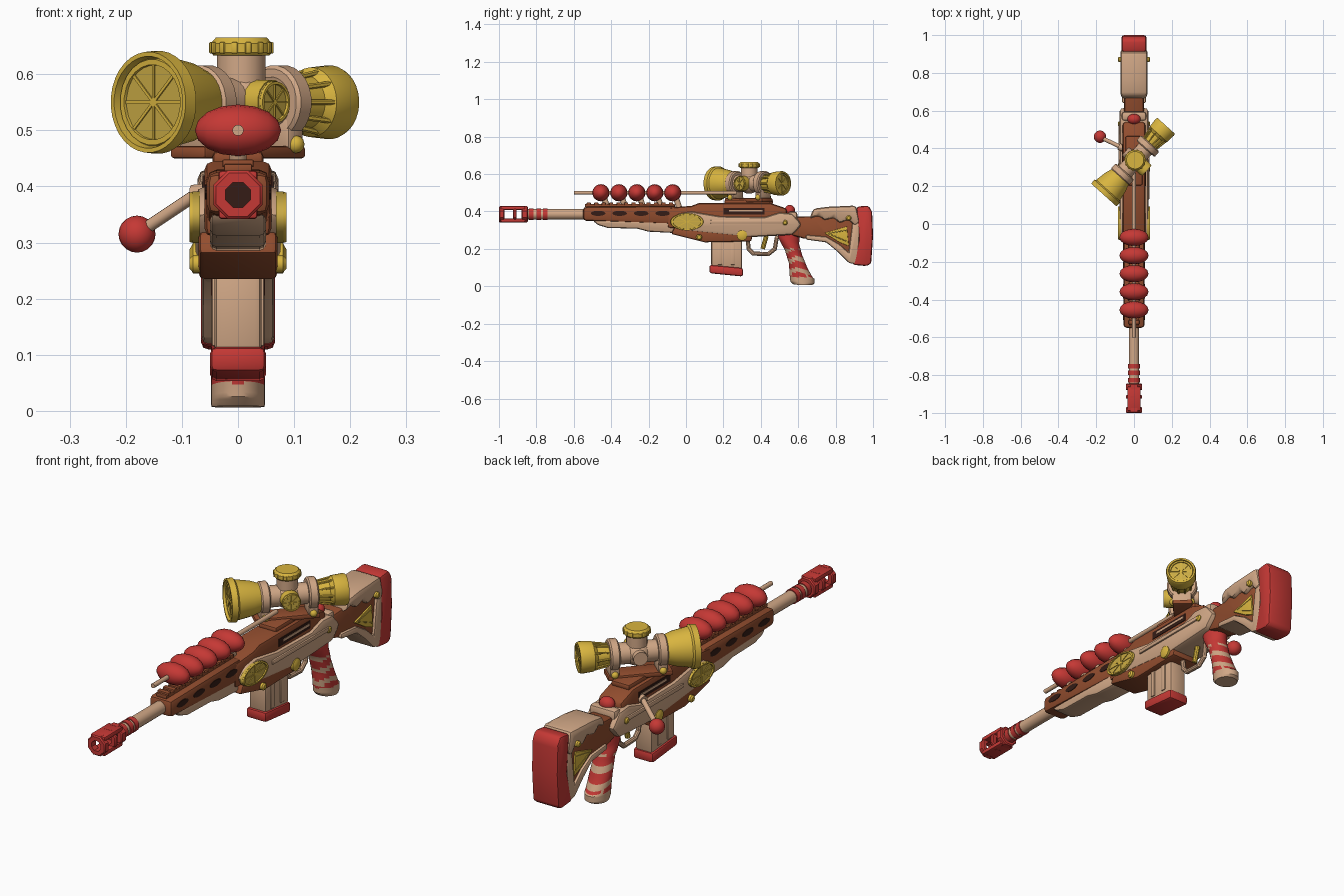
import bpy, bmesh, math
from math import sin, cos, pi, radians
from mathutils import Vector, Matrix

cube = bpy.data.objects.get("Cube")
if cube:
    bpy.data.objects.remove(cube, do_unlink=True)


def material(name, rgb):
    m = bpy.data.materials.new(name)
    m.use_nodes = True
    m.diffuse_color = (*rgb, 1)
    m.node_tree.nodes["Principled BSDF"].inputs["Base Color"].default_value = (*rgb, 1)
    return m


RED = material("red", (0.56, 0.04, 0.035))
TAN = material("biscuit tan", (0.64, 0.39, 0.24))
BROWN = material("brown", (0.29, 0.075, 0.028))
YELLOW = material("yellow", (0.69, 0.46, 0.05))
FLESH = material("fruit yellow", (0.58, 0.40, 0.06))
DARK = material("dark brown", (0.035, 0.012, 0.008))
SIDES = (("left", 1), ("right", -1))
parts = []


def finish(name, bm, *mats):
    bmesh.ops.recalc_face_normals(bm, faces=bm.faces)
    mesh = bpy.data.meshes.new(name)
    bm.to_mesh(mesh)
    bm.free()
    for m in mats:
        mesh.materials.append(m)
    ob = bpy.data.objects.new(name, mesh)
    bpy.context.collection.objects.link(ob)
    parts.append(ob)
    return ob


def soften(bm, width):
    if width:
        edges = [e for e in bm.edges if e.calc_face_angle(0) > 0.5]
        bmesh.ops.bevel(bm, geom=edges, offset=width, segments=2, profile=0.5,
                        affect='EDGES', clamp_overlap=True)


def box(name, centre, size, mat, bevel=0.008, turn=0):
    bm = bmesh.new()
    bmesh.ops.create_cube(bm, size=1)
    bm.transform(Matrix.Diagonal((*size, 1)))
    soften(bm, bevel)
    bm.transform(Matrix.Translation(centre) @ Matrix.Rotation(turn, 4, 'Z'))
    return finish(name, bm, mat)


def prism(name, outline, half, mat, bevel=0.012, x=0):
    """Side outline of (y, z) points, made solid across x."""
    bm = bmesh.new()
    face = bm.faces.new([bm.verts.new((x - half, y, z)) for y, z in outline])
    new = bmesh.ops.extrude_face_region(bm, geom=[face])["geom"]
    bmesh.ops.translate(bm, vec=(2 * half, 0, 0),
                        verts=[v for v in new if isinstance(v, bmesh.types.BMVert)])
    bmesh.ops.recalc_face_normals(bm, faces=bm.faces)
    soften(bm, bevel)
    return finish(name, bm, mat)


def aim(origin, axis):
    return Matrix.Translation(origin) @ Vector(axis).to_track_quat('Z', 'Y').to_matrix().to_4x4()


def lathe(name, profile, origin, axis, mat, seg=24, stretch=(1, 1)):
    """Turn (distance, radius) points round an axis."""
    bm = bmesh.new()
    rings = []
    for s, r in profile:
        angles = [2 * pi * (i + 0.5) / seg for i in range(seg)]
        rings.append([bm.verts.new((r * cos(a) * stretch[0], r * sin(a) * stretch[1], s))
                      for a in angles])
    for a, b in zip(rings, rings[1:]):
        for i in range(seg):
            j = (i + 1) % seg
            bm.faces.new((a[i], a[j], b[j], b[i]))
    bmesh.ops.remove_doubles(bm, verts=bm.verts, dist=1e-5)
    bm.transform(aim(origin, axis))
    return finish(name, bm, mat)


def rod(name, a, b, r, mat, seg=16):
    d = Vector(b) - Vector(a)
    return lathe(name, [(0, 0), (0, r), (d.length, r), (d.length, 0)], a, d, mat, seg)


def ball(name, centre, radii, mat, seg=20, axis=(0, 0, 1)):
    bm = bmesh.new()
    bmesh.ops.create_uvsphere(bm, u_segments=seg, v_segments=seg // 2, radius=1)
    bm.transform(aim(centre, axis) @ Matrix.Diagonal((*radii, 1)))
    return finish(name, bm, mat)


def fruit_slice(name, centre, axis, r, stretch=(1, 1), depth=0.008):
    """Round slice: flesh disc, raised rind and spokes."""
    lathe(name + "_flesh", [(-0.01, 0), (-0.01, r), (depth / 3, r), (depth / 3, 0)],
          centre, axis, FLESH, 24, stretch)
    lathe(name + "_rind", [(0, r), (depth, r * .97), (depth, r * .85), (0, r * .83)],
          centre, axis, YELLOW, 24, stretch)
    bm = bmesh.new()
    for k in range(4):
        bmesh.ops.create_cube(bm, size=1, matrix=Matrix.Rotation(k * pi / 4, 4, 'Z')
                              @ Matrix.Diagonal((r * 1.8, r * .07, depth * 1.4, 1)))
    bm.transform(aim(centre, axis) @ Matrix.Diagonal((*stretch, 1, 1)))
    finish(name + "_spokes", bm, YELLOW)


# Barrel and open muzzle brake
BZ = 0.385
rod("barrel", (0, -.86, BZ), (0, -.5, BZ), .028, TAN)
for k, y in enumerate((-.84, -.80, -.765)):
    rod(f"barrel_band_{k}", (0, y, BZ), (0, y + .024, BZ), .032, RED)
for k, (y, length) in enumerate(((-1, .03), (-.925, .02), (-.88, .035))):
    lathe(f"muzzle_ring_{k}", [(0, .024), (0, .042), (.005, .047), (length - .005, .047),
          (length, .042), (length, .024), (0, .024)], (0, y, BZ), (0, 1, 0), RED, 8)
for label, s in (("top", 1), ("bottom", -1)):
    box(f"muzzle_{label}_bar", (0, -.925, BZ + s * .033), (.07, .13, .02), RED, .006)
rod("muzzle_core", (0, -.87, BZ), (0, -.85, BZ), .03, DARK)

# Handguard, slots and top rail
prism("handguard", [(-.55, .35), (-.55, .425), (-.05, .43), (-.05, .33)], .056, BROWN, .018)
prism("handguard_underside", [(-.5, .352), (-.06, .35), (-.06, .285), (-.2, .292), (-.26, .308),
                              (-.42, .312), (-.47, .328)], .05, TAN)
box("top_rail", (0, -.3, .432), (.05, .48, .016), BROWN, .003)
for k in range(12):
    box(f"rail_tooth_{k}", (0, -.52 + k * .04, .441), (.056, .022, .014), BROWN, .003)
for side, s in SIDES:
    for k in range(4):
        y = -.47 + k * .115
        lathe(f"handguard_slot_{side}_{k}", [(0, .014), (.003, .014), (.003, 0)],
              (s * .0555, y, .39), (s, 0, 0), DARK, 16, (2.8, 1))

# Skewer with five beads on pegs
rod("skewer", (0, -.6, .5), (0, .27, .5), .01, TAN, 12)
for k in range(5):
    y = -.455 + k * .096
    ball(f"bead_{k}", (0, y, .5), (.046, .046, .077), RED, 16, (1, 0, 0))
    rod(f"bead_peg_{k}", (0, y + .035, .42), (0, y + .015, .48), .016, TAN, 12)

# Receiver
prism("upper_receiver", [(-.1, .31), (-.1, .42), (.03, .43), (.07, .445), (.45, .445),
                         (.54, .415), (.54, .31)], .06, BROWN, .016)
prism("receiver_shell", [(-.09, .35), (-.04, .39), (.03, .4), (.18, .375), (.42, .37), (.5, .395),
                         (.57, .39), (.62, .33), (.57, .275), (.33, .262), (.1, .285),
                         (-.04, .3)], .076, TAN, .018)
prism("lower_receiver", [(-.08, .28), (-.06, .32), (.36, .32), (.35, .24), (.1, .235)],
      .07, BROWN, .01)
for side, s in SIDES:
    fruit_slice(f"receiver_slice_{side}", (s * .078, .005, .345), (s, 0, 0), .046, (1.95, 1))
    box(f"ejection_port_{side}", (s * .059, .31, .402), (.008, .22, .034), DARK, 0)
    box(f"bolt_carrier_{side}", (s * .06, .32, .404), (.009, .18, .01), TAN, 0)
    box(f"receiver_ridge_{side}", (s * .076, .33, .345), (.014, .4, .02), TAN, .006)
    for k, (y, z, r) in enumerate(((.3, .272, .028), (.07, .262, .016), (.53, .34, .014),
                                   (.87, .365, .014))):
        lathe(f"seed_stud_{side}_{k}", [(0, r), (.012, r), (.018, r * .6), (.018, 0)],
              (s * .068, y, z), (s, 0, 0), YELLOW, 12)
box("rear_band", (0, .57, .37), (.13, .05, .06), TAN, .015)
ball("rear_cap", (0, .555, .405), (.035, .028, .03), RED)

# Magazine
prism("magazine", [(.135, .27), (.3, .27), (.3, .09), (.135, .105)], .042, TAN)
prism("magazine_base", [(.125, .115), (.305, .098), (.305, .052), (.125, .07)], .05, RED)
for side, s in SIDES:
    for y in (.18, .25):
        box(f"magazine_rib_{side}", (s * .042, y, .18), (.01, .025, .13), TAN, .004)

# Trigger and guard
guard = [(.33, .25), (.335, .2), (.36, .175), (.44, .172), (.475, .2), (.485, .26)]
for k, (a, b) in enumerate(zip(guard, guard[1:])):
    rod(f"trigger_guard_{k}", (0, *a), (0, *b), .011, TAN, 10)
    ball(f"trigger_guard_joint_{k}", (0, *b), (.011, .011, .011), TAN, 10)
rod("trigger", (0, .43, .27), (0, .41, .2), .012, YELLOW, 10)

# Striped grip: stacked ovals with wavy stripes and a tan heel
stations = [(.545, .29, .062), (.55, .24, .055), (.575, .18, .046), (.6, .11, .05),
            (.62, .05, .066), (.622, .02, .064), (.625, .004, .045)]
bm = bmesh.new()
rings = []
for (y0, z0, r0), (y1, z1, r1) in zip(stations, stations[1:]):
    for t in (0, .2, .4, .6, .8):
        y, z, r = (a + (b - a) * t for a, b in ((y0, y1), (z0, z1), (r0, r1)))
        rings.append([bm.verts.new((.048 * cos(a) * min(1, r / .05), y + r * sin(a),
                                    z + .28 * r * sin(a) * (-1 if z > .06 else -.5) * min(1, z / .03)))
                      for a in (2 * pi * i / 28 for i in range(28))])
for a, b in zip(rings, rings[1:]):
    for i in range(28):
        j = (i + 1) % 28
        bm.faces.new((a[i], a[j], b[j], b[i]))
bm.faces.new(rings[0])
bm.faces.new(rings[-1])
for f in bm.faces:
    c = f.calc_center_median()
    wave = sin(105 * c.z + 1.1 * sin(50 * c.y) - .4)
    f.material_index = 1 if c.z < .05 or (c.z < .2 and wave > .35) else 0
finish("grip", bm, RED, TAN)

# Stock, glazed comb, side fruit wedges and butt pad
prism("stock", [(.54, .28), (.55, .37), (.68, .375), (.72, .4), (.92, .4), (.92, .13), (.87, .14),
                (.81, .2), (.75, .245), (.63, .255)], .052, BROWN, .014)
prism("stock_comb", [(.66, .36), (.68, .415), (.76, .425), (.91, .432), (.93, .34), (.9, .32),
                     (.87, .36), (.82, .335), (.79, .37), (.74, .35), (.71, .38)], .072, TAN, .02)
prism("stock_toe", [(.64, .275), (.75, .265), (.82, .225), (.87, .18), (.89, .34), (.93, .34),
                    (.92, .115), (.87, .125), (.81, .185), (.75, .235), (.64, .25)], .064, TAN, .01)
for side, s in SIDES:
    prism(f"stock_wedge_{side}", [(.74, .285), (.86, .32), (.87, .215), (.82, .235)],
          .005, YELLOW, .003, s * .054)
    for k, end in enumerate(((.86, .3), (.86, .24))):
        rod(f"wedge_vein_{side}_{k}", (s * .058, .76, .283), (s * .058, *end), .003, FLESH, 6)
prism("butt_pad", [(.91, .425), (.975, .432), (.995, .4), (1, .27), (.99, .12), (.965, .108),
                   (.89, .115), (.925, .25)], .066, RED, .018)

# Bolt handle
rod("bolt_handle", (-.055, .4, .388), (-.08, .41, .385), .018, TAN)
rod("bolt_arm", (-.075, .41, .385), (-.18, .46, .315), .011, TAN)
ball("bolt_knob", (-.18, .462, .315), (.033, .033, .033), RED)

# Scope, turned across the rifle
TURN = radians(42)
D = Vector((sin(TURN), cos(TURN), 0))
SIDE = Vector((cos(TURN), -sin(TURN), 0))
C = Vector((.006, .338, .55))
lathe("scope_objective", [(-.228, .078), (-.248, .082), (-.248, .09), (-.222, .092), (-.215, .084),
      (-.15, .072), (-.09, .05), (-.09, 0)], C, D, YELLOW, 32)
lathe("scope_eyepiece", [(.09, 0), (.09, .04), (.17, .048), (.185, .062), (.235, .066),
      (.245, .062), (.245, .054), (.232, .052)], C, D, YELLOW, 32)
fruit_slice("objective_slice", C - D * .23, -D, .079)
fruit_slice("eyepiece_slice", C + D * .233, D, .053)
rod("scope_body", C - D * .1, C + D * .1, .045, TAN, 24)
ball("scope_centre", C, (.058, .058, .055), TAN)
for k in range(10):
    a = 2 * pi * k / 10
    out = SIDE * cos(a) + Vector((0, 0, sin(a)))
    rod(f"eyepiece_rib_{k}", C + D * .1 + out * .041, C + D * .185 + out * .056, .005, YELLOW, 6)

# Scope rings and mount
box("mount_block", (0, .335, .45), (.09, .26, .025), BROWN)
box("mount_base", (0, .335, .461), (.085, .27, .022), BROWN, .006, -TURN)
for k, s in enumerate((-.1, .1)):
    p = C + D * s
    lathe(f"scope_ring_{k}", [(-.02, .04), (-.02, .06), (-.014, .066), (.014, .066), (.02, .06),
                              (.02, .04)], p, D, TAN)
    box(f"ring_foot_{k}", (p.x, p.y, .495), (.085, .042, .06), TAN, .008, -TURN)
    for side, s2 in SIDES:
        q = p + SIDE * s2 * .04
        ball(f"mount_stud_{k}_{side}", (q.x, q.y, .475), (.016, .016, .016), YELLOW, 12)

# Scope turrets
rod("top_turret", (C.x, C.y, .57), (C.x, C.y, .64), .044, TAN)
lathe("top_turret_cap", [(0, 0), (0, .05), (.006, .055), (.022, .055), (.032, .046), (.032, 0)],
      (C.x, C.y, .633), (0, 0, 1), YELLOW)
for k in range(14):
    a = 2 * pi * k / 14
    box(f"cap_grip_{k}", (C.x + .054 * cos(a), C.y + .054 * sin(a), .647), (.007, .011, .02),
        YELLOW, .002, a)
rod("side_turret", C + SIDE * .04, C + SIDE * .075, .04, YELLOW)
fruit_slice("side_turret_slice", C + SIDE * .076, SIDE, .038)
rod("side_screw", C - SIDE * .04, C - SIDE * .07, .03, TAN)

# Smooth shading with sharp edges kept
bpy.ops.object.select_all(action='DESELECT')
for ob in parts:
    ob.select_set(True)
bpy.context.view_layer.objects.active = parts[0]
bpy.ops.object.shade_smooth_by_angle(angle=radians(35))
